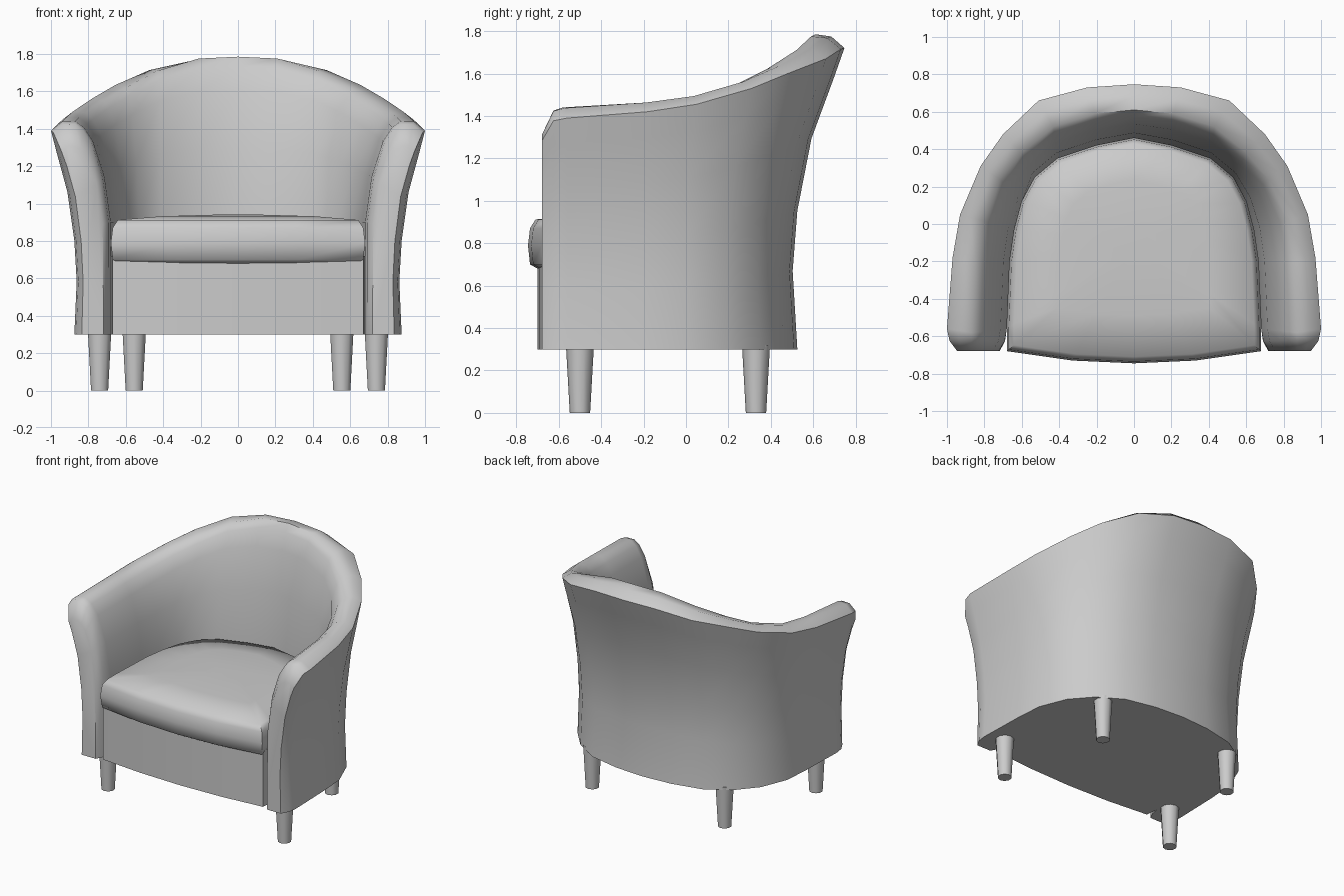
import bpy, bmesh, math
from mathutils import Vector

cube = bpy.data.objects.get("Cube")
if cube:
    bpy.data.objects.remove(cube, do_unlink=True)

GREY = (0.6, 0.6, 0.6, 1)
fabric = bpy.data.materials.new("light grey")
fabric.use_nodes = True
fabric.diffuse_color = GREY
fabric.node_tree.nodes["Principled BSDF"].inputs["Base Color"].default_value = GREY


def finish(name, bm, angle=60):
    """Turn a bmesh into a smooth-shaded object."""
    bmesh.ops.recalc_face_normals(bm, faces=bm.faces)
    me = bpy.data.meshes.new(name)
    bm.to_mesh(me)
    bm.free()
    me.materials.append(fabric)
    ob = bpy.data.objects.new(name, me)
    bpy.context.collection.objects.link(ob)
    bpy.ops.object.select_all(action='DESELECT')
    ob.select_set(True)
    bpy.context.view_layer.objects.active = ob
    bpy.ops.object.shade_smooth_by_angle(angle=math.radians(angle))
    return ob


def loft(name, rings, angle=60):
    """Skin closed rings of equal length and cap both ends."""
    bm = bmesh.new()
    rows = [[bm.verts.new(p) for p in ring] for ring in rings]
    n = len(rows[0])
    for a, b in zip(rows, rows[1:]):
        for i in range(n):
            k = (i + 1) % n
            bm.faces.new((a[i], a[k], b[k], b[i]))
    bm.faces.new(rows[0])
    bm.faces.new(rows[-1])
    return finish(name, bm, angle)


def flip(p):
    return Vector((-p.x, p.y, p.z))


# Half plan of the tub, from the arm front to the middle of the back
FLOOR, SEAT = 0.3, 0.9
base = [(.875, -.56), (.865, -.2), (.85, .0), (.77, .2), (.64, .35), (.46, .46), (.23, .51), (0, .525)]
rim = [(1, -.56, 1.39), (.97, -.18, 1.42), (.93, .05, 1.455), (.82, .31, 1.53),
       (.7, .48, 1.6), (.51, .66, 1.67), (.25, .73, 1.715), (0, .747, 1.72)]
crest = [(.87, -.58, 1.44), (.85, -.2, 1.46), (.82, .02, 1.485), (.72, .24, 1.55),
         (.6, .38, 1.62), (.43, .52, 1.71), (.21, .59, 1.775), (0, .61, 1.785)]
inner = [(.68, -.56), (.665, -.2), (.64, -.03), (.6, .12), (.53, .25), (.41, .35), (.2, .42), (0, .46)]

# Height and flare fractions of the outer and inner walls
OUT_FLARE = [(0, 0), (.26, -.1), (.46, 0), (.7, .3), (.89, .75), (1, 1)]
IN_FLARE = [(1, 1), (.94, .76), (.8, .5), (.45, .18), (0, 0)]


def wall(low, top, flare):
    return [Vector((low.x + (top.x - low.x) * f, low.y + (top.y - low.y) * f,
                    low.z + (top.z - low.z) * h)) for h, f in flare]


def section(b, r, c, i):
    b, r, c, i = Vector((*b, FLOOR)), Vector(r), Vector(c), Vector((*i, SEAT))
    shoulder = r.lerp(c, .45) + Vector((0, 0, .025))
    return wall(b, r, OUT_FLARE) + [shoulder] + wall(i, c, IN_FLARE) + [Vector((i.x, i.y, FLOOR))]


def arm_end(ring, y, narrow, drop):
    """Shrink the arm section toward its centre line to round the front."""
    out = []
    for p in ring:
        t = (p.z - FLOOR) / 1.14
        mid = .775 + .1 * t ** 3
        out.append(Vector((mid + (p.x - mid) * narrow, y, p.z - drop * max(0, t) ** 4)))
    return out


# Tub shell
half = [section(*s) for s in zip(base, rim, crest, inner)]
front = [arm_end(half[0], -.68, .6, .13), arm_end(half[0], -.625, .9, .015)]
half = front + half
loft("tub_shell", half + [[flip(p) for p in ring] for ring in reversed(half[:-1])])

# Seat outline shared by the base and the cushion
side = [Vector((x, y, 0)) for x, y in inner]


def outline(front_pts, scale=1.0, z=0.0):
    h = [Vector((x, y, 0)) for x, y in front_pts] + side
    full = h + [flip(p) for p in reversed(h[1:-1])]
    return [Vector((p.x * scale, (p.y + .1) * scale - .1, z)) for p in full]


# Seat base with a gently bowed front panel
panel = [(0, -.7), (.34, -.69), (.67, -.66)]
loft("seat_base", [outline(panel, 1, z) for z in (FLOOR, .5, .72)], 50)

# Cushion with rounded edge and crowned top
bow = [(0, -.745), (.33, -.73), (.68, -.68)]
layers = [(.93, .68), (.985, .7), (1, .79), (.985, .87), (.945, .912), (.6, .932), (.2, .94)]
loft("seat_cushion", [outline(bow, s, z) for s, z in layers])

# Tapered legs
for place, x, y in (("front", .74, -.5), ("back", .555, .33)):
    for label, sign in (("left", 1), ("right", -1)):
        bm = bmesh.new()
        bmesh.ops.create_cone(bm, cap_ends=True, segments=10, radius1=.048, radius2=.066, depth=.32)
        bmesh.ops.translate(bm, verts=bm.verts, vec=(sign * x, y, .16))
        finish(f"{place}_{label}_leg", bm, 45)
